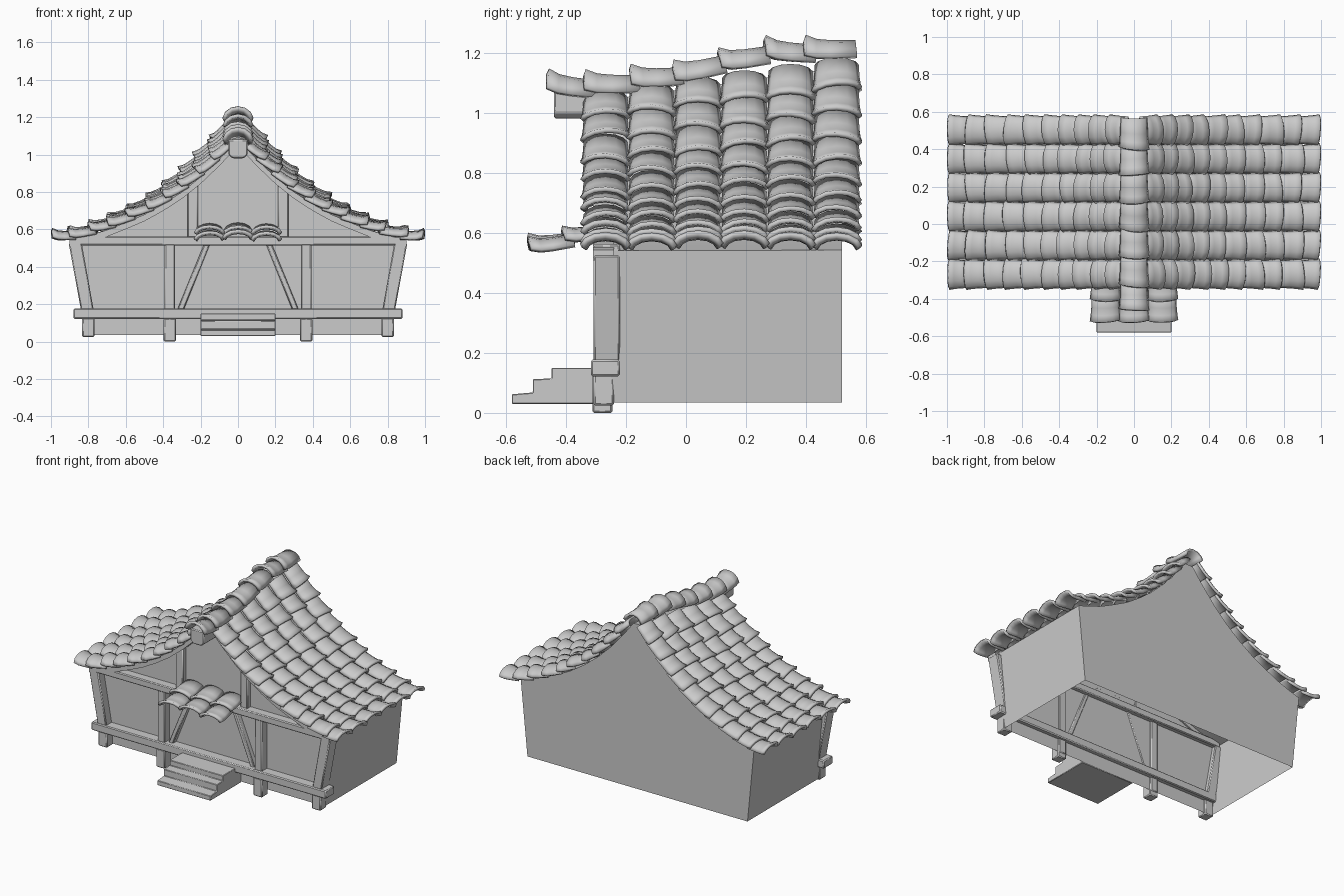
import bpy, bmesh, math, random
from mathutils import Vector

if "Cube" in bpy.data.objects:
    bpy.data.objects.remove(bpy.data.objects["Cube"])

random.seed(4)
# roof slope (x, z) from ridge to eave, measured at the front
SLOPE = [(0.03, 1.05), (0.1, 0.975), (0.2, 0.88), (0.3, 0.8), (0.4, 0.735),
         (0.5, 0.68), (0.6, 0.637), (0.7, 0.597), (0.8, 0.567), (0.9, 0.543), (0.985, 0.533)]


def lift(z, y):
    """The ridge climbs toward the back while the eaves stay level."""
    return 0.53 + (z - 0.53) * (1 + 0.27 * (y + 0.27))


def finish(name, bm, bevel=0, thick=0, angle=35):
    bmesh.ops.recalc_face_normals(bm, faces=bm.faces)
    me = bpy.data.meshes.new(name)
    bm.to_mesh(me)
    bm.free()
    ob = bpy.data.objects.new(name, me)
    bpy.context.collection.objects.link(ob)
    if thick:
        m = ob.modifiers.new("thickness", 'SOLIDIFY')
        m.thickness = thick
        m.offset = 0
    if bevel:
        m = ob.modifiers.new("bevel", 'BEVEL')
        m.width = bevel
        m.segments = 1
    bpy.ops.object.select_all(action='DESELECT')
    ob.select_set(True)
    bpy.context.view_layer.objects.active = ob
    bpy.ops.object.shade_smooth_by_angle(angle=math.radians(angle))
    return ob


def prism(name, pts, a, b, axis='y', bevel=0.006):
    """Extrude a 2D outline: (x, z) along y, or (y, z) along x."""
    bm = bmesh.new()
    loops = [[bm.verts.new((p, d, q) if axis == 'y' else (d, p, q)) for p, q in pts] for d in (a, b)]
    n = len(pts)
    bm.faces.new(loops[0])
    bm.faces.new(loops[1])
    for i in range(n):
        j = (i + 1) % n
        bm.faces.new((loops[0][i], loops[0][j], loops[1][j], loops[1][i]))
    return finish(name, bm, bevel)


def rect(x0, z0, x1, z1):
    return [(x0, z0), (x1, z0), (x1, z1), (x0, z1)]


def pair(name, pts, a, b, bevel=0.006):
    for side, s in (("left", -1), ("right", 1)):
        prism(f"{side}_{name}", [(x * s, z) for x, z in pts], a, b, bevel=bevel)


def along(path, d):
    """Point at distance d on a polyline, extrapolating past its end."""
    for i, (p, q) in enumerate(zip(path, path[1:])):
        seg = (q - p).length
        if d <= seg or i == len(path) - 2:
            return p + (q - p) * (d / seg)
        d -= seg


def tile_row(bm, path, across, count, width, height):
    """Overlapping arched tiles running down a path."""
    step = sum((q - p).length for p, q in zip(path, path[1:])) / count
    for k in range(count):
        over = 0.012 + random.uniform(-0.008, 0.01) if k < count - 1 else 0
        p, q = along(path, max(0, k * step - 0.01)), along(path, (k + 1) * step + over)
        up = across.cross(q - p).normalized()
        if up.z < 0:
            up = -up
        tilt, twist = random.uniform(-0.005, 0.006), random.uniform(-0.008, 0.008)
        rings = []
        for t, wide, rise in ((0, 0.88, -0.006), (0.5, 0.92, 0.0), (0.78, 0.97, 0.006), (1, 1.04, 0.02)):
            ring = []
            for i in range(7):
                a = math.radians(-84 + 28 * i)
                c = p.lerp(q, t) + across * (math.sin(a) * width * wide / 2)
                c += up * (math.cos(a) * height * wide + rise + tilt * t)
                c += (q - p).normalized() * (twist * math.sin(a) * t)
                ring.append(bm.verts.new(c))
            rings.append(ring)
        for r, s in zip(rings, rings[1:]):
            for i in range(6):
                bm.faces.new((r[i], r[i + 1], s[i + 1], s[i]))


# house shell: walls, gables and roof deck, open underneath
bm = bmesh.new()
half = [(x, z - 0.008) for x, z in SLOPE if x < 0.85] + [(0.875, 0.54), (0.825, 0.035)]
outline = [(-x, z) for x, z in reversed(half)] + half
ends = [[bm.verts.new((x, y, lift(z, y) if z > 0.53 else z)) for x, z in outline] for y in (-0.25, 0.52)]
for e in ends:
    bm.faces.new(e)
for i in range(len(outline) - 1):
    bm.faces.new((ends[0][i], ends[0][i + 1], ends[1][i + 1], ends[1][i]))
finish("house_walls", bm)

# main roof tiles, six columns on each slope
for side, s in (("left", -1), ("right", 1)):
    bm = bmesh.new()
    for c in range(6):
        y = -0.268 + 0.154 * c
        path = [Vector((s * x, y, lift(z, y))) for x, z in SLOPE]
        tile_row(bm, path, Vector((0, 1, 0)), 10, 0.152, 0.042)
    finish(f"{side}_roof_tiles", bm, thick=0.016)

# ridge tiles stepping down toward the front
bm = bmesh.new()
ridge = [(0.57, 1.185), (0.4, 1.165), (0.25, 1.165), (0.12, 1.13), (0, 1.095),
         (-0.1, 1.075), (-0.3, 1.05), (-0.46, 1.05)]
tile_row(bm, [Vector((0, y, z)) for y, z in ridge], Vector((1, 0, 0)), 7, 0.145, 0.062)
finish("ridge_tiles", bm, thick=0.018)
prism("ridge_beam", [(-0.03, 0.98), (0.03, 0.98), (0.052, 1.0), (0.052, 1.08), (-0.052, 1.08), (-0.052, 1.0)],
      -0.44, -0.25)

# bargeboards under the front roof edge
board = [p for p in SLOPE if p[0] < 0.95]
pair("bargeboard", board + [(x, z - 0.036) for x, z in reversed(board)], -0.31, -0.24, bevel=0)

# timber frame
prism("upper_beam", rect(-0.87, 0.515, 0.87, 0.562), -0.31, -0.22)
prism("lower_beam", rect(-0.88, 0.122, 0.88, 0.177), -0.317, -0.22)
pair("corner_post", [(0.77, 0.16), (0.838, 0.16), (0.905, 0.525), (0.835, 0.525)], -0.308, -0.22)
pair("corner_foot", rect(0.767, 0.025, 0.833, 0.13), -0.308, -0.24)
pair("front_post", rect(0.337, 0.03, 0.392, 0.53), -0.305, -0.24)
pair("front_foot", rect(0.332, 0.0, 0.397, 0.125), -0.312, -0.245)
pair("brace", [(0.29, 0.17), (0.325, 0.17), (0.182, 0.52), (0.15, 0.52)], -0.285, -0.245)
pair("gable_strut", [(0.215, 0.55), (0.27, 0.55), (0.27, 0.82), (0.215, 0.86)], -0.285, -0.245)

# small awning over the entrance
bm = bmesh.new()
for x in (-0.152, 0, 0.152):
    drop = random.uniform(-0.006, 0.006)
    pts = ((-0.25, 0.595), (-0.4, 0.55), (-0.51, 0.522))
    tile_row(bm, [Vector((x, y, z + drop)) for y, z in pts], Vector((1, 0, 0)), 2, 0.152, 0.042)
finish("awning_tiles", bm, thick=0.016)

# entrance steps
prism("entrance_steps", [(-0.25, 0.03), (-0.58, 0.03), (-0.58, 0.062), (-0.51, 0.068), (-0.51, 0.112),
                         (-0.448, 0.115), (-0.448, 0.15), (-0.25, 0.15)], -0.2, 0.2, axis='x', bevel=0.003)
